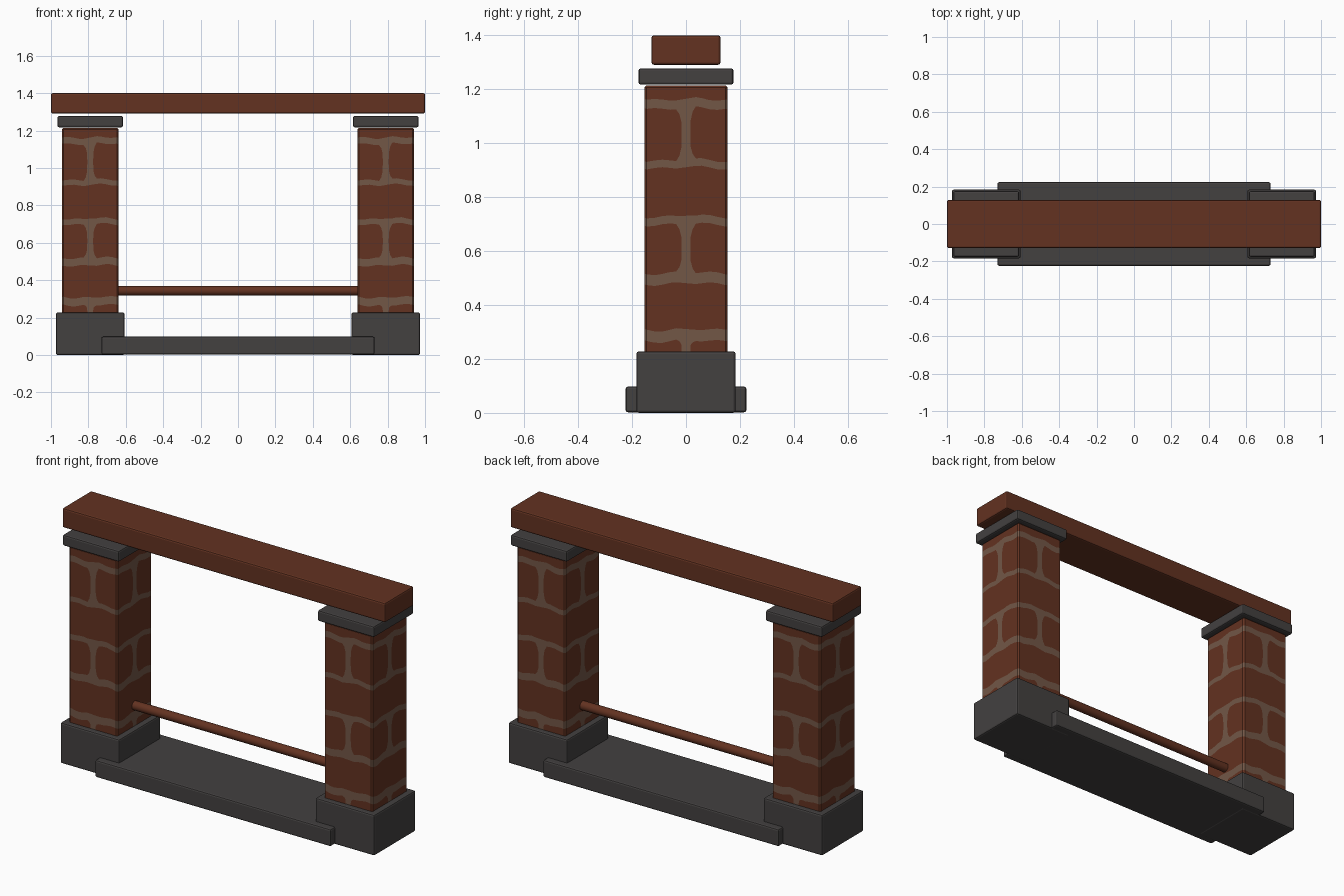
import bpy, bmesh, math

old = bpy.data.objects.get("Cube")
if old:
    bpy.data.objects.remove(old, do_unlink=True)


def material(name, rgb):
    m = bpy.data.materials.new(name)
    m.use_nodes = True
    color = (*rgb, 1)
    m.diffuse_color = color
    bsdf = next(n for n in m.node_tree.nodes if n.type == 'BSDF_PRINCIPLED')
    bsdf.inputs["Base Color"].default_value = color
    return m


RED = material("red_brown", (0.125, 0.032, 0.015))
MORTAR = material("tan_mortar", (0.17, 0.095, 0.062))
STONE = material("dark_stone", (0.056, 0.052, 0.051))


def add_object(name, bm, mats):
    bmesh.ops.recalc_face_normals(bm, faces=bm.faces[:])
    mesh = bpy.data.meshes.new(name)
    bm.to_mesh(mesh)
    bm.free()
    for m in mats:
        mesh.materials.append(m)
    ob = bpy.data.objects.new(name, mesh)
    bpy.context.collection.objects.link(ob)
    return ob


def block(name, x, half_x, half_y, z0, z1, mat):
    """Box with softly bevelled edges."""
    bm = bmesh.new()
    bmesh.ops.create_cube(bm, size=1)
    for v in bm.verts:
        v.co.x *= 2 * half_x
        v.co.y *= 2 * half_y
        v.co.z = v.co.z * (z1 - z0) + (z0 + z1) / 2
    ob = add_object(name, bm, [mat])
    ob.location.x = x
    bevel = ob.modifiers.new("soft_edges", 'BEVEL')
    bevel.width = 0.009
    bevel.segments = 2
    return ob


# Brick pillar: rings of vertices follow the mortar lines
HALF_X, HALF_Y, CHAMFER = 0.15, 0.154, 0.008
BOTTOM, TOP = 0.2, 1.207
COURSES = [(0.288, 0.021), (0.499, 0.02), (0.714, 0.015), (0.923, 0.014), (1.146, 0.017)]
STEPS = (0, 0.1, 0.25, 0.5, 0.75, 0.9, 1)


def pillar_rows():
    """Yield (height, course, position inside the course)."""
    lows = [BOTTOM] + [z + h for z, h in COURSES]
    highs = [z - h for z, h in COURSES] + [TOP]
    for i, (a, b) in enumerate(zip(lows, highs)):
        for t in STEPS:
            yield a + (b - a) * t, i, t


def ring_points(z, course, t, inset=0.0):
    """Four sides, each with a pair of columns around the middle joint."""
    edge = abs(2 * t - 1)
    joint = 0.11 + 0.14 * edge ** 4
    half = (-1, -0.8, -0.6, -0.4, -joint)
    cols = half + tuple(-s for s in reversed(half))
    at_end = (course == len(COURSES) and t > 0.5) or (course == 0 and t < 0.5)
    amp = 0 if at_end else 0.005 * edge
    points = []
    for side in range(4):
        along, out = (HALF_X, HALF_Y) if side % 2 == 0 else (HALF_Y, HALF_X)
        angle = side * math.pi / 2
        c, s = round(math.cos(angle)), round(math.sin(angle))
        for k in cols:
            u, d = k * (along - CHAMFER), -(out - inset)
            if inset:
                u = max(-along + CHAMFER + inset / 2, min(along - CHAMFER - inset / 2, u))
            wave = math.cos(math.pi * k * 2 + course + t) + 0.7 * math.sin(math.pi * k + side)
            points.append((u * c - d * s, u * s + d * c, z + amp * wave))
    return points, len(cols)


def build_pillar(name):
    bm = bmesh.new()
    rows = list(pillar_rows())
    rings = []
    for row in rows:
        pts, n = ring_points(*row)
        rings.append([bm.verts.new(p) for p in pts])
    pts, n = ring_points(TOP + CHAMFER, len(COURSES), 1, CHAMFER)
    rings.append([bm.verts.new(p) for p in pts])
    rows.append((TOP + CHAMFER, len(COURSES), 1))
    count = n * 4
    for r in range(len(rings) - 1):
        low, high = rings[r], rings[r + 1]
        course, next_course = rows[r][1], rows[r + 1][1]
        for k in range(count):
            j = (k + 1) % count
            f = bm.faces.new((low[k], low[j], high[j], high[k]))
            bed = course != next_course
            upright = course % 2 == 0 and k % n == n // 2 - 1
            f.material_index = 1 if bed or upright else 0
    bm.faces.new(rings[-1])
    bm.faces.new(rings[0][::-1])
    return add_object(name, bm, [RED, MORTAR])


# Matching supports on both sides
for side, sign in (("left", 1), ("right", -1)):
    x = 0.79 * sign
    block(side + "_base", x, 0.183, 0.184, 0, 0.228, STONE)
    build_pillar(side + "_brick_pillar").location.x = x
    block(side + "_capstone", x, 0.175, 0.176, 1.217, 1.278, STONE)

# Hearth slab and mantel beam
block("hearth_slab", 0, 0.73, 0.224, 0.002, 0.098, STONE)
block("mantel_beam", 0, 1.0, 0.128, 1.291, 1.4, RED)

# Round rail between the pillars
bm = bmesh.new()
bmesh.ops.create_cone(bm, cap_ends=True, segments=24, radius1=0.025, radius2=0.025, depth=1.3)
rail = add_object("round_rail", bm, [RED])
rail.rotation_euler.y = math.pi / 2
rail.location.z = 0.343
bpy.ops.object.select_all(action='DESELECT')
rail.select_set(True)
bpy.context.view_layer.objects.active = rail
bpy.ops.object.shade_smooth_by_angle()
